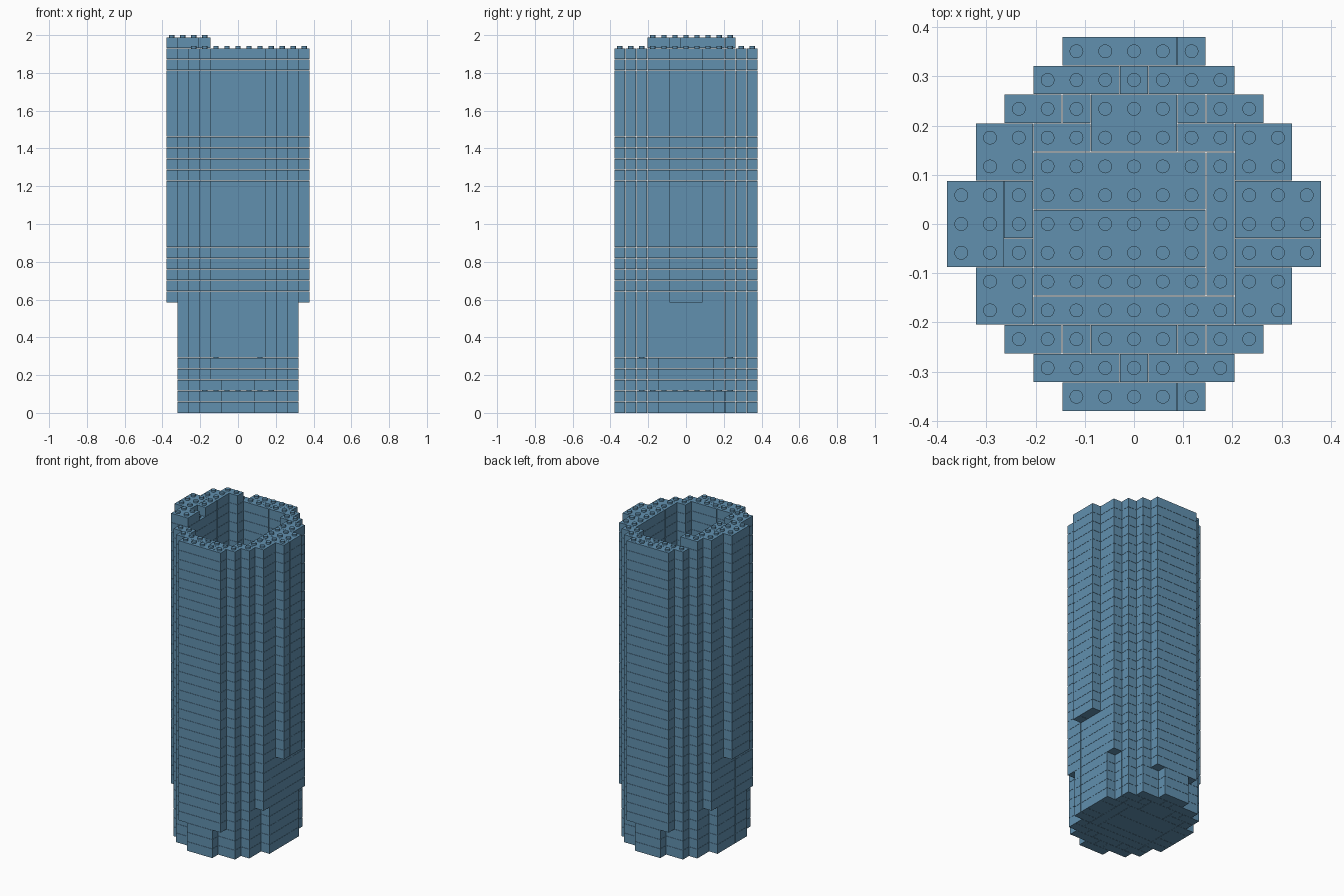
import bpy
import bmesh
from mathutils import Matrix, Vector

cube = bpy.data.objects.get("Cube")
if cube:
    bpy.data.objects.remove(cube, do_unlink=True)

U = 0.0585            # stud pitch, also the brick height
GAP = 0.0006          # seam between neighbouring bricks
STUD_R, STUD_H = 0.014, 0.011
TOP = 33              # layers in the main tower wall

blue = bpy.data.materials.new("muted_blue")
blue.use_nodes = True
colour = (0.12, 0.28, 0.43, 1.0)
blue.diffuse_color = colour
blue.node_tree.nodes["Principled BSDF"].inputs["Base Color"].default_value = colour

parts = {}            # part name -> list of (x0, x1, y0, y1, layer)
filled = set()        # occupied stud cells


def course(part, x0, x1, y0, y1, start, end):
    """Stack one brick footprint (inclusive cell ranges) through layers."""
    for k in range(start, end):
        parts.setdefault(part, []).append((x0, x1, y0, y1, k))
        filled.update((i, j, k) for i in range(x0, x1 + 1) for j in range(y0, y1 + 1))


def sided(a, b, side):
    return (a, b) if side > 0 else (-b, -a)


# Floor, two bricks deep
for x0, x1, y0, y1 in [(-3, 2, 1, 2), (-3, 2, -1, 0), (-3, 2, -2, -2), (3, 3, -2, 2),
                       (-3, 3, -3, -3), (-1, 1, -4, -4), (-1, 1, 3, 4),
                       (-3, -2, 3, 3), (2, 3, 3, 3)]:
    course("floor", x0, x1, y0, y1, 0, 2)

# Front and back walls
for sy, wall in ((-1, "front_wall"), (1, "back_wall")):
    y6, y5 = sided(6, 6, sy), sided(5, 5, sy)
    course(wall, -1, 1, *y6, 0, 3)
    course(wall, -2, 2, *y6, 3, TOP - 1)
    course(wall, -2, 1, *y6, TOP - 1, TOP)
    course(wall, 2, 2, *y6, TOP - 1, TOP)
    for x0, x1 in ((-3, -1), (0, 0), (1, 3)):
        course(wall, x0, x1, *y5, 0, TOP)

# Corner steps, inner ledges and side walls
for sx, side in ((-1, "right"), (1, "left")):
    wall = side + "_wall"
    for sy in (-1, 1):
        y4 = sided(4, 4, sy)
        course("corner_steps", *sided(3, 4, sx), *y4, 0, TOP)
        course("inner_ledges", *sided(2, 2, sx), *y4, 0, 5)
        course(wall, *sided(4, 5, sx), *sided(2, 2, sy), 0, 5)
        course(wall, *sided(4, 4, sx), *sided(3, 3, sy), 0, 5)
        course(wall, *sided(4, 5, sx), *sided(2, 3, sy), 5, TOP)
    for y0, y1 in ((-1, -1), (0, 1)):
        course(wall, *sided(4, 5, sx), y0, y1, 0, 10)
        course(wall, *sided(4, 6, sx), y0, y1, 10, TOP)

# Unfinished extra course on one side
for x0, x1, y0, y1 in [(-6, -5, -1, 1), (-4, -4, 0, 1), (-5, -4, 2, 3),
                       (-5, -4, -3, -2), (-4, -3, 4, 4)]:
    course("raised_course", x0, x1, y0, y1, TOP, TOP + 1)


def build(name, bricks):
    bm = bmesh.new()
    for x0, x1, y0, y1, k in bricks:
        # Brick body
        size = Vector((x1 - x0 + 1, y1 - y0 + 1, 1)) * U - Vector((GAP, GAP, GAP)) * 2
        centre = Vector(((x0 + x1) / 2, (y0 + y1) / 2, k + 0.5)) * U
        bmesh.ops.create_cube(bm, size=1, matrix=Matrix.LocRotScale(centre, None, size))
        # Studs wherever nothing sits above
        for i in range(x0, x1 + 1):
            for j in range(y0, y1 + 1):
                if (i, j, k + 1) not in filled:
                    spot = Vector((i * U, j * U, (k + 1) * U + STUD_H / 2 - GAP))
                    bmesh.ops.create_cone(bm, cap_ends=True, segments=16, radius1=STUD_R,
                                          radius2=STUD_R, depth=STUD_H + GAP,
                                          matrix=Matrix.Translation(spot))
    mesh = bpy.data.meshes.new(name)
    bm.to_mesh(mesh)
    bm.free()
    mesh.materials.append(blue)
    bpy.context.collection.objects.link(bpy.data.objects.new(name, mesh))


for name, bricks in parts.items():
    build(name, bricks)
